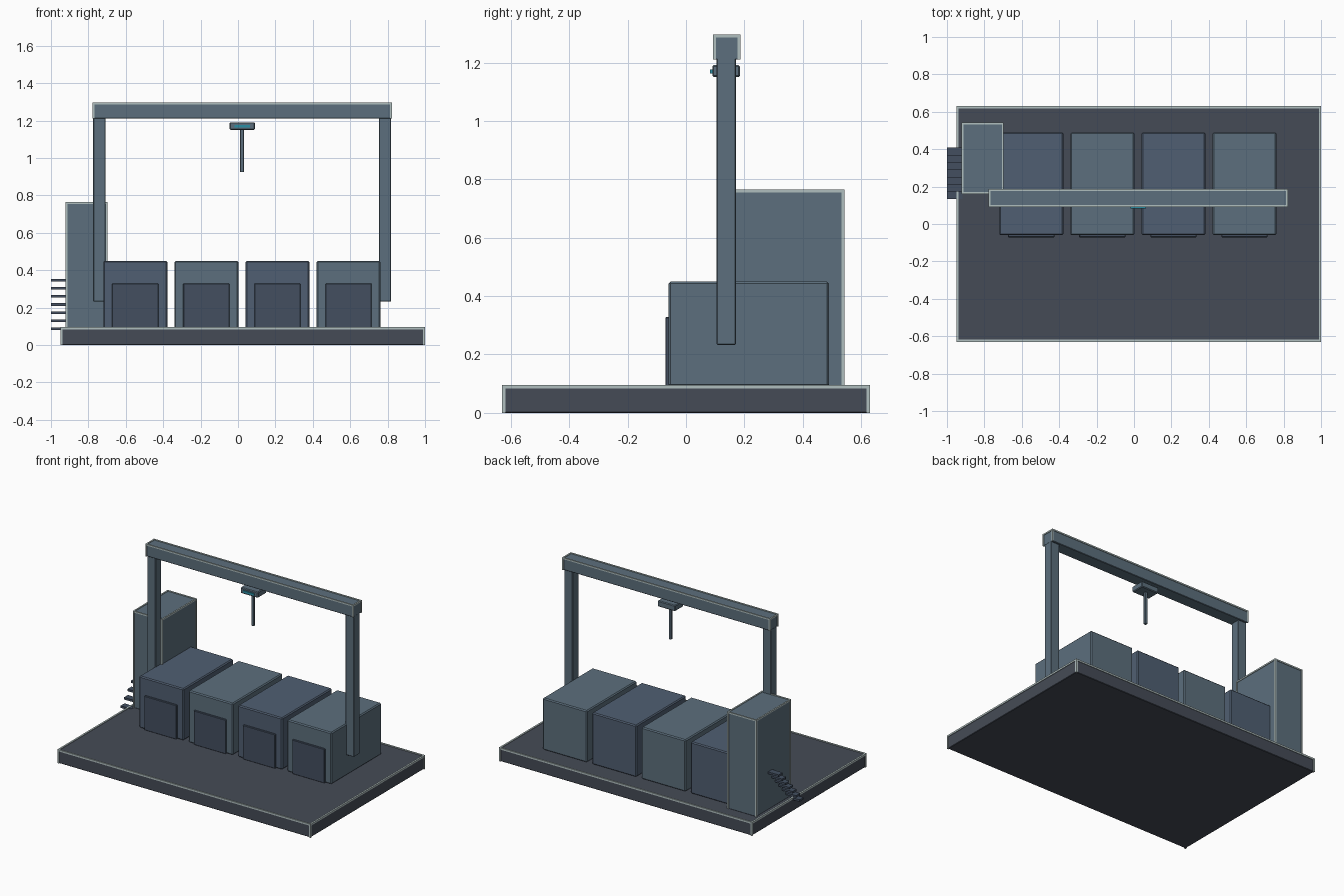
import bpy
import bmesh
from mathutils import Vector

if "Cube" in bpy.data.objects:
    bpy.data.objects.remove(bpy.data.objects["Cube"])


def material(name, hexcode):
    rgb = [int(hexcode[i:i + 2], 16) / 255 for i in (0, 2, 4)]
    m = bpy.data.materials.new(name)
    m.diffuse_color = [((c + 0.055) / 1.055) ** 2.4 for c in rgb] + [1]
    m.use_nodes = True
    m.node_tree.nodes["Principled BSDF"].inputs["Base Color"].default_value = m.diffuse_color
    return m


DARK = material("dark_deck", "454b56")
STEEL = material("steel", "5c6f7d")
BLUE = material("blue_steel", "505f72")
DOOR = material("door_steel", "434f60")
TRIM = material("pale_trim", "b0bfbf")
TEAL = material("teal_light", "2a8fa5")


def add_box(bm, lo, hi):
    lo, hi = Vector(lo), Vector(hi)
    verts = bmesh.ops.create_cube(bm, size=1)["verts"]
    for v in verts:
        for i in range(3):
            v.co[i] = (lo[i] + hi[i]) / 2 + v.co[i] * (hi[i] - lo[i])


def boxes(name, extents, mat, bevel=0.0):
    bm = bmesh.new()
    for lo, hi in extents:
        add_box(bm, lo, hi)
    mesh = bpy.data.meshes.new(name)
    bm.to_mesh(mesh)
    bm.free()
    mesh.materials.append(mat)
    ob = bpy.data.objects.new(name, mesh)
    bpy.context.collection.objects.link(ob)
    if bevel:
        mod = ob.modifiers.new("bevel", "BEVEL")
        mod.width = bevel
        mod.segments = 1
    return ob


def trimmed(name, lo, hi, mat, t=0.012):
    """Box with pale strips on its top edges and upright corners."""
    e = 0.004
    boxes(name, [((lo[0] + e, lo[1] + e, lo[2]), (hi[0] - e, hi[1] - e, hi[2] - e))], mat, 0.003)
    xs = [(lo[0], lo[0] + t), (hi[0] - t, hi[0])]
    ys = [(lo[1], lo[1] + t), (hi[1] - t, hi[1])]
    z0, z1 = hi[2] - t, hi[2]
    strips = [((lo[0], a, z0), (hi[0], b, z1)) for a, b in ys]
    strips += [((a, lo[1] + t, z0), (b, hi[1] - t, z1)) for a, b in xs]
    strips += [((a, c, lo[2]), (b, d, z0)) for a, b in xs for c, d in ys]
    boxes(name + "_trim", strips, TRIM)


# Deck, tower and overhead beam
trimmed("deck", (-0.95, -0.63, 0), (1.0, 0.63, 0.095), DARK)
trimmed("tower", (-0.922, 0.16, 0.09), (-0.697, 0.543, 0.765), STEEL, 0.01)
trimmed("gantry_beam", (-0.778, 0.092, 1.21), (0.823, 0.187, 1.296), STEEL, 0.01)

# Gantry columns
for side, x in (("left", -0.774), ("right", 0.754)):
    boxes(side + "_column", [((x, 0.105, 0.233), (x + 0.065, 0.171, 1.215))], STEEL, 0.003)

# Row of four bays with front doors
for i in range(4):
    x = -0.72 + 0.38 * i
    boxes(f"bay_{i + 1}", [((x, -0.06, 0.09), (x + 0.342, 0.49, 0.45))],
          STEEL if i % 2 else BLUE, 0.007)
    boxes(f"bay_door_{i + 1}", [((x + 0.047, -0.071, 0.09), (x + 0.295, -0.055, 0.328))],
          DOOR, 0.003)

# Hoist trolley, light and hanging rod
boxes("trolley", [((-0.045, 0.09, 1.15), (0.09, 0.185, 1.191))], STEEL, 0.005)
boxes("trolley_light", [((-0.02, 0.083, 1.163), (0.065, 0.092, 1.177))], TEAL)
boxes("hoist_rod", [((0.012, 0.128, 0.924), (0.031, 0.147, 1.152))], STEEL, 0.002)

# Side stair treads, rising towards the back
treads = []
for i in range(7):
    y, z = 0.135 + 0.0383 * i, 0.079 + 0.0435 * i
    treads.append(((-1.0, y, z), (-0.918, y + 0.044, z + 0.014)))
boxes("stair_treads", treads, DOOR)
